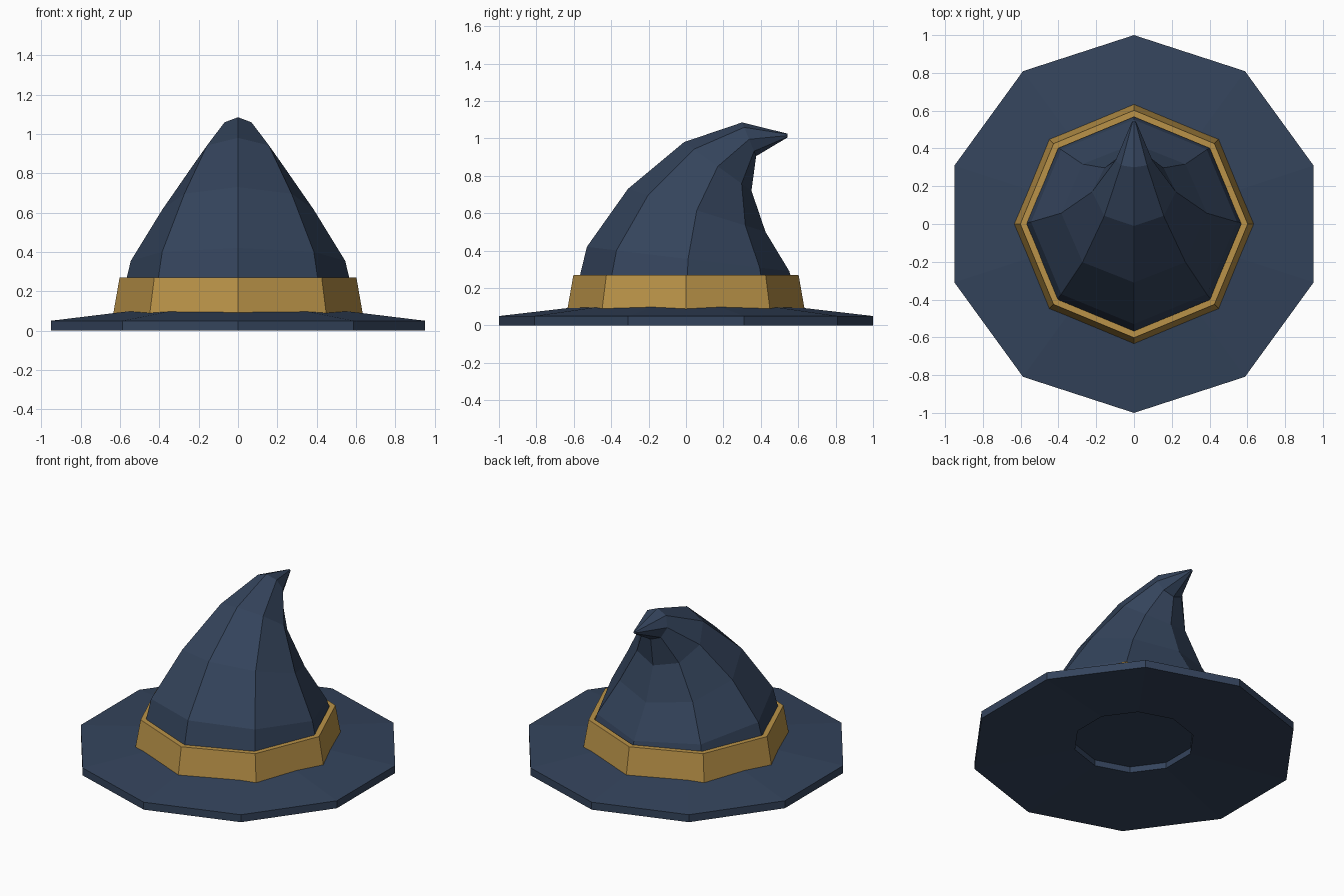
import bpy, bmesh, math

if "Cube" in bpy.data.objects:
    bpy.data.objects.remove(bpy.data.objects["Cube"])


def material(name, rgb):
    m = bpy.data.materials.new(name)
    m.diffuse_color = (*rgb, 1)
    m.use_nodes = True
    m.node_tree.nodes["Principled BSDF"].inputs["Base Color"].default_value = m.diffuse_color
    return m


def ring(sides, radius, z, start=math.pi / 2):
    """Level ring of points centred on the z axis."""
    return [(radius * math.cos(start + i * math.tau / sides),
             radius * math.sin(start + i * math.tau / sides), z)
            for i in range(sides)]


def tilted_ring(sides, front, back):
    """Circle whose front and back points are given as (y, z)."""
    (fy, fz), (by, bz) = front, back
    r = math.hypot(by - fy, bz - fz) / 2
    pts = []
    for i in range(sides):
        a = math.pi / 2 + i * math.tau / sides
        t = (1 + math.sin(a)) / 2
        pts.append((r * math.cos(a), fy + (by - fy) * t, fz + (bz - fz) * t))
    return pts


def loft(name, rings, mat, loop=False):
    """Skin the rings; either join last to first, or cap both ends."""
    bm = bmesh.new()
    vs = [[bm.verts.new(p) for p in r] for r in rings]
    n = len(rings[0])
    pairs = list(zip(vs, vs[1:])) + ([(vs[-1], vs[0])] if loop else [])
    for a, b in pairs:
        for i in range(n):
            j = (i + 1) % n
            bm.faces.new((a[i], a[j], b[j], b[i]))
    if not loop:
        bm.faces.new(vs[0])
        bm.faces.new(vs[-1])
    bmesh.ops.recalc_face_normals(bm, faces=bm.faces)
    me = bpy.data.meshes.new(name)
    bm.to_mesh(me)
    bm.free()
    me.materials.append(mat)
    ob = bpy.data.objects.new(name, me)
    bpy.context.collection.objects.link(ob)
    return ob


navy = material("navy_felt", (0.034, 0.057, 0.106))
gold = material("gold_band", (0.49, 0.29, 0.065))

# Ten-sided brim, sloping up toward the crown, with an opening underneath
loft("brim", [ring(10, 1.0, 0), ring(10, 1.0, 0.05),
              ring(10, 0.37, 0.123), ring(10, 0.37, 0.048)], navy, loop=True)

# Eight-sided hat band
loft("hat_band", [ring(8, 0.637, 0.07), ring(8, 0.602, 0.27),
                  ring(8, 0.567, 0.27), ring(8, 0.60, 0.07)], gold, loop=True)

# Crown: circles tilting progressively toward the bent tip at the back
sections = [((-0.61, 0.088), (0.61, 0.088)),
            ((-0.53, 0.42), (0.552, 0.29)),
            ((-0.31, 0.73), (0.425, 0.50)),
            ((-0.01, 0.98), (0.35, 0.72)),
            ((0.30, 1.085), (0.375, 0.905)),
            ((0.543, 1.025), (0.543, 1.005))]
loft("crown", [tilted_ring(8, f, b) for f, b in sections], navy)
